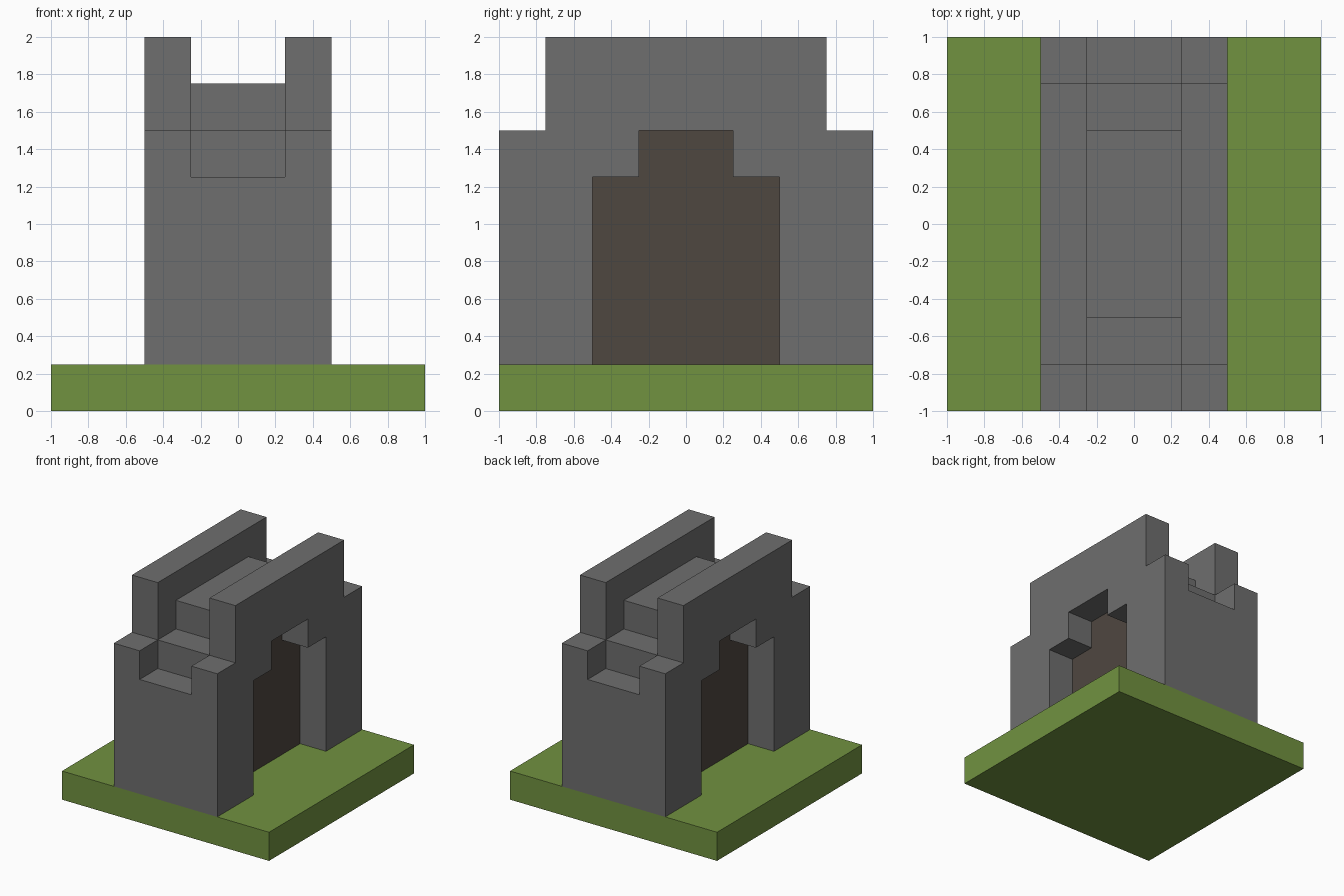
import bpy
import bmesh

cube = bpy.data.objects.get("Cube")
if cube:
    bpy.data.objects.remove(cube, do_unlink=True)


def material(name, rgb):
    m = bpy.data.materials.new(name)
    m.use_nodes = True
    m.diffuse_color = (*rgb, 1)
    m.node_tree.nodes["Principled BSDF"].inputs["Base Color"].default_value = (*rgb, 1)
    return m


grass = material("grass green", (0.165, 0.287, 0.051))
stone = material("stone grey", (0.156, 0.156, 0.156))
wood = material("dark wood", (0.078, 0.063, 0.051))


def prism(name, half_profile, x0, x1, mat):
    """Extrude a (y, z) profile, mirrored in y, from x0 to x1."""
    profile = half_profile + [(-y, z) for y, z in reversed(half_profile)]
    bm = bmesh.new()
    face = bm.faces.new([bm.verts.new((x0, y, z)) for y, z in profile])
    new = bmesh.ops.extrude_face_region(bm, geom=[face])["geom"]
    bmesh.ops.translate(bm, vec=(x1 - x0, 0, 0),
                        verts=[v for v in new if isinstance(v, bmesh.types.BMVert)])
    bmesh.ops.recalc_face_normals(bm, faces=bm.faces)
    mesh = bpy.data.meshes.new(name)
    bm.to_mesh(mesh)
    bm.free()
    mesh.materials.append(mat)
    obj = bpy.data.objects.new(name, mesh)
    bpy.context.collection.objects.link(obj)
    return obj


def carve(target, cutter):
    """Cut the cutter out of the target, then discard the cutter."""
    mod = target.modifiers.new("carve", 'BOOLEAN')
    mod.operation = 'DIFFERENCE'
    mod.solver = 'EXACT'
    mod.object = cutter
    bpy.context.view_layer.objects.active = target
    bpy.ops.object.modifier_apply(modifier=mod.name)
    bpy.data.objects.remove(cutter, do_unlink=True)


# Grass slab
prism("grass_base", [(1, 0), (1, 0.25)], -1, 1, grass)

# Gatehouse with stepped ends
gate = prism("gatehouse", [(1, 0.25), (1, 1.5), (0.75, 1.5), (0.75, 2)], -0.5, 0.5, stone)

# Stepped walkway between the two parapets
carve(gate, prism("walkway_cutter",
                  [(0.5, 1.75), (0.5, 1.5), (0.75, 1.5), (0.75, 1.25), (1.2, 1.25), (1.2, 2.2)],
                  -0.25, 0.25, stone))

# Stepped doorway recess on each side
for side in (-1, 1):
    carve(gate, prism("doorway_cutter",
                      [(0.5, 0.1), (0.5, 1.25), (0.25, 1.25), (0.25, 1.5)],
                      side * 0.25, side * 0.7, stone))

# Doors: recessed faces that look outward
gate.data.materials.clear()
gate.data.materials.append(stone)
gate.data.materials.append(wood)
for p in gate.data.polygons:
    outward = p.normal.x * p.center.x > 0.1
    p.material_index = 1 if outward and abs(p.center.x) < 0.3 else 0
